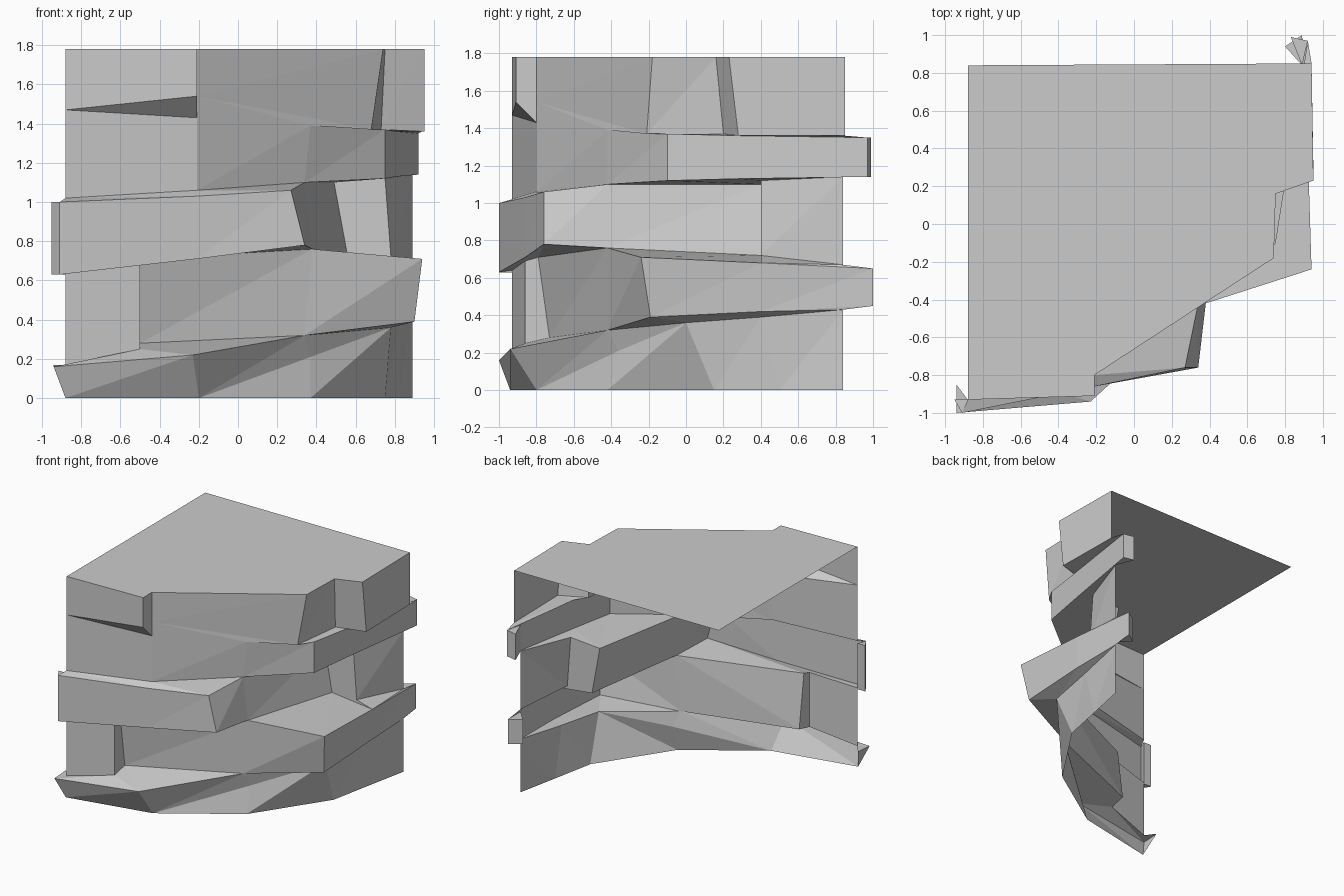
import bpy
import bmesh

old = bpy.data.objects.get("Cube")
if old:
    bpy.data.objects.remove(old, do_unlink=True)

# Single stone colour
stone = bpy.data.materials.new("grey_stone")
stone.use_nodes = True
shade = (0.6, 0.6, 0.6, 1)
stone.diffuse_color = shade
stone.node_tree.nodes["Principled BSDF"].inputs["Base Color"].default_value = shade


def finish(name, bm):
    """Weld the mesh, clean slivers and link it as a flat-shaded object."""
    bmesh.ops.remove_doubles(bm, verts=bm.verts, dist=0.001)
    bmesh.ops.dissolve_degenerate(bm, edges=bm.edges, dist=0.001)
    mesh = bpy.data.meshes.new(name)
    bm.to_mesh(mesh)
    bm.free()
    mesh.materials.append(stone)
    bpy.context.collection.objects.link(bpy.data.objects.new(name, mesh))


def gap(a, b):
    return (a.co - b.co).length


def strip(bm, upper, lower, rising=False):
    """Join two contours with triangles; rising fixes the diagonal direction."""
    up = [bm.verts.new(p) for p in upper]
    low = [bm.verts.new(p) for p in lower]
    for a, b, c, d in zip(up, low, low[1:], up[1:]):
        if rising or gap(b, d) < gap(a, c):
            corners = ((a, b, d), (b, c, d))
        else:
            corners = ((a, b, c), (a, c, d))
        for tri in corners:
            if min(gap(tri[0], tri[1]), gap(tri[1], tri[2]), gap(tri[2], tri[0])) > 0.002:
                bm.faces.new(tri)


def stratum(name, contours, next_contour=None):
    """A rock band: walls through its contours, then a ledge to the next band."""
    bm = bmesh.new()
    for upper, lower in zip(contours, contours[1:]):
        strip(bm, upper, lower, rising=True)
    if next_contour:
        strip(bm, contours[-1], next_contour)
    finish(name, bm)


def end_cap(name, upper, lower):
    """Small wedge that closes the loose end of a slab."""
    bm = bmesh.new()
    strip(bm, upper + upper[:1], lower + lower[:1])
    for ring in (upper, lower[::-1]):
        bm.faces.new([bm.verts.new(p) for p in ring])
    finish(name, bm)


def prism(name, outline, low, high):
    end_cap(name, [(x, y, high) for x, y in outline], [(x, y, low) for x, y in outline])


# Contours run from the front edge round the corner to the back edge
rim = [(x, y, 1.78) for x, y in (
    (-.88, -.93), (-.21, -.91), (-.21, -.8), (.74, -.18),
    (.75, .16), (.95, .23), (.94, .85))]
crag_foot = [(-.88, -.93, 1.47), (-.21, -.91, 1.54), (-.21, -.8, 1.54), (.68, -.21, 1.37),
             (.73, .2, 1.37), (.95, .28, 1.36), (.94, .85, 1.36)]

# Upper slab contours
upper_top = [(-.88, -.93, 1.47), (-.88, -.93, 1.47), (-.21, -.8, 1.43), (.37, -.42, 1.39),
             (.75, -.1, 1.37), (.81, .28, 1.36), (.92, .97, 1.35)]
upper_foot = [(-.88, -.93, 1.02), (-.88, -.93, 1.02), (-.21, -.8, 1.06), (.34, -.42, 1.1),
              (.75, -.1, 1.12), (.81, .28, 1.13), (.92, .97, 1.14)]

# Middle slab contours, cut back into a recess on the side
middle_top = [(-.91, -1, 1), (-.21, -.86, 1.03), (.27, -.76, 1.06), (.34, -.42, 1.1),
              (.49, .4, 1.1), (.75, .4, 1.12), (.89, .84, 1.14)]
middle_foot = [(-.91, -1, .63), (-.21, -.86, .71), (.34, -.76, .78), (.38, -.42, .76),
               (.56, .4, .72), (.78, .4, .72), (.89, .84, .67)]

# Lower slab contours, stepped back on the front
lower_top = [(-.88, -.93, .64), (-.5, -.86, .69), (-.5, -.79, .71), (.38, -.42, .76),
             (.94, -.24, .71), (.92, .4, .68), (.89, 1, .65)]
lower_foot = [(-.88, -.93, .17), (-.5, -.86, .25), (-.5, -.73, .28), (.34, -.42, .32),
              (.9, -.19, .39), (.9, .4, .42), (.89, 1, .45)]

# Base contours, with a crease across the corner
base_top = [(-.94, -1, .16), (-.23, -.94, .22), (-.23, -.94, .22), (.34, -.42, .32),
            (.78, 0, .36), (.83, .4, .39), (.89, .84, .43)]
base_foot = [(x, y, 0) for x, y in (
    (-.88, -.94), (-.2, -.8), (-.2, -.8), (.37, -.42),
    (.75, .15), (.82, .5), (.89, .84))]
base_crease = base_foot[:3] + [(.37, -.36, .21)] + base_top[4:]

# Flat plateau
bm = bmesh.new()
bm.faces.new([bm.verts.new(p) for p in rim + [(-.88, .84, 1.78)]])
bmesh.ops.triangulate(bm, faces=bm.faces)
finish("plateau", bm)

# Rock bands from the top down
stratum("top_crag", [rim, crag_foot], upper_top)
stratum("upper_slab", [upper_top, upper_foot], middle_top)
stratum("middle_slab", [middle_top, middle_foot], lower_top)
stratum("lower_slab", [lower_top, lower_foot], base_top)
stratum("base_rock", [base_top, base_crease, base_foot])

# Loose ends of the slabs
prism("upper_slab_end", [(.89, .84), (.92, .97), (.83, .99)], 1.14, 1.35)
prism("lower_slab_end", [(.89, .84), (.89, 1), (.8, .94)], .45, .65)
prism("middle_slab_end", [(-.91, -1), (-.88, -.93), (-.95, -.93)], .63, 1)
bm = bmesh.new()
bm.faces.new([bm.verts.new(p) for p in (
    base_top[0], (-.94, -.85, .17), base_foot[0])])
bm.faces.new([bm.verts.new(p) for p in (
    base_top[0], lower_foot[0], (-.94, -.85, .17))])
finish("base_rock_end", bm)
